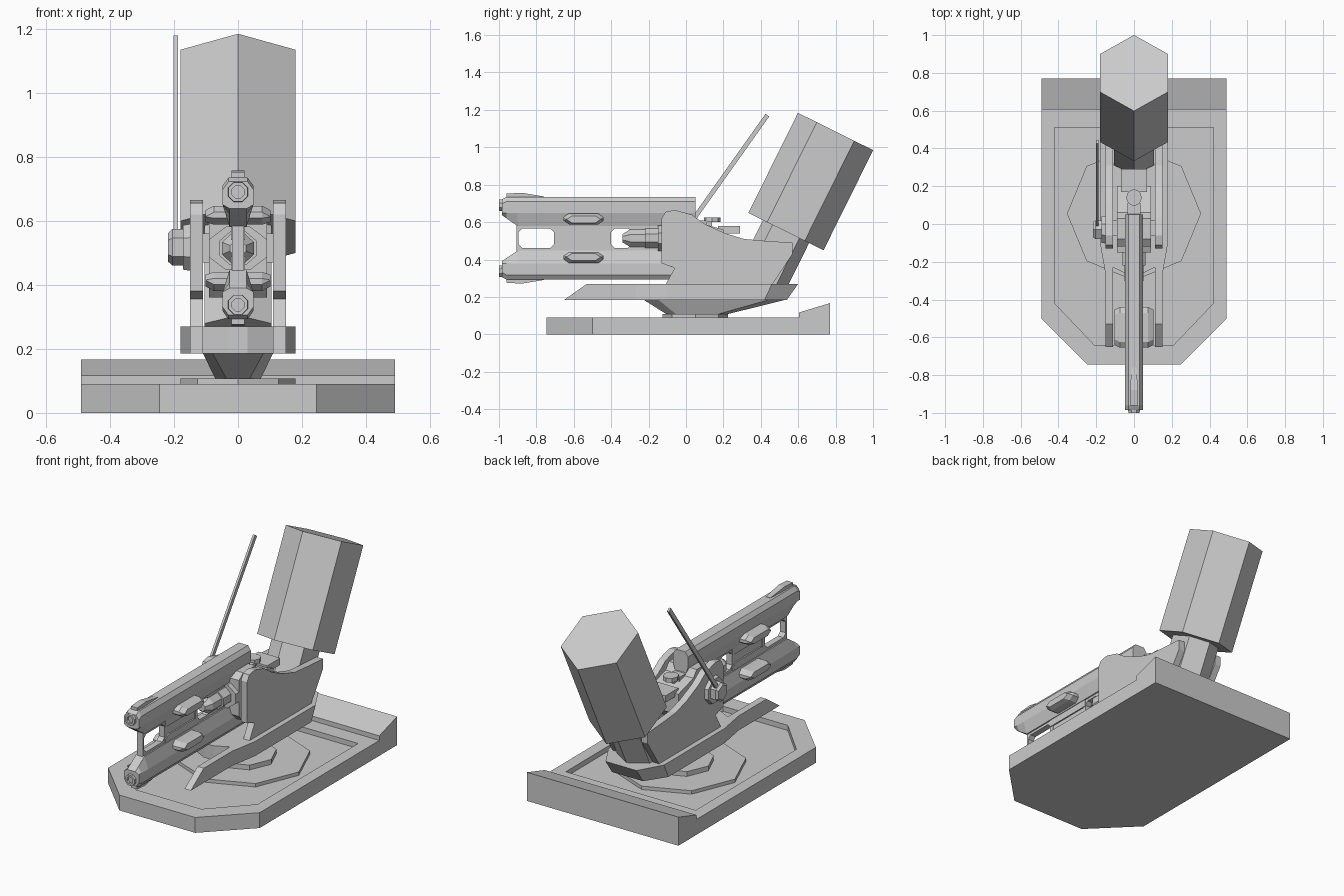
import bpy, bmesh, math
from mathutils import Vector

if "Cube" in bpy.data.objects:
    bpy.data.objects.remove(bpy.data.objects["Cube"])

MID = 0.514   # height about which the two rails mirror


def loft(name, rings, closed=False):
    """Skin equal-length rings of points; cap the ends unless closed."""
    bm = bmesh.new()
    vs = [[bm.verts.new(p) for p in r] for r in rings]
    n = len(vs[0])
    pairs = list(zip(vs, vs[1:])) + ([(vs[-1], vs[0])] if closed else [])
    for a, b in pairs:
        for i in range(n):
            j = (i + 1) % n
            bm.faces.new((a[i], a[j], b[j], b[i]))
    if not closed:
        bm.faces.new(vs[0][::-1])
        bm.faces.new(vs[-1])
    bmesh.ops.recalc_face_normals(bm, faces=bm.faces)
    me = bpy.data.meshes.new(name)
    bm.to_mesh(me)
    bm.free()
    ob = bpy.data.objects.new(name, me)
    bpy.context.collection.objects.link(ob)
    return ob


def plan(pts, z):
    """Mirror right-half plan points (x, y) into a full outline at height z."""
    return [(x, y, z) for x, y in pts] + [(-x, y, z) for x, y in reversed(pts)]


def side(name, prof, x0, x1):
    """Extrude a (y, z) profile across x."""
    return loft(name, [[(x, y, z) for y, z in prof] for x in (x0, x1)])


def box(name, x0, x1, y0, y1, z0, z1):
    return side(name, [(y0, z0), (y1, z0), (y1, z1), (y0, z1)], x0, x1)


def oct_y(y, rx, rz, z, n=8, x=0):
    a0 = math.pi / n
    k = 1 / math.cos(a0)
    return [(x + k * rx * math.cos(a0 + 2 * math.pi * i / n), y,
             z + k * rz * math.sin(a0 + 2 * math.pi * i / n)) for i in range(n)]


def oct_x(x, r, y, z, n=8):
    return [(x, y + r * math.cos(2 * math.pi * (i + .5) / n),
             z + r * math.sin(2 * math.pi * (i + .5) / n)) for i in range(n)]


def oct_z(z, rx, ry, y):
    return [(rx * math.cos(math.pi * i / 4), y + ry * math.sin(math.pi * i / 4), z)
            for i in range(8)]


def flip(rings):
    return [[(x, y, 2 * MID - z) for x, y, z in r] for r in rings]


def both(name, rings):
    loft("upper_" + name, rings)
    loft("lower_" + name, flip(rings))


# Base slab with recessed deck, rear ramp and turning platform
outer = [(.49, .62), (.49, -.5), (.245, -.745)]
inner = [(.42, .51), (.42, -.42), (.21, -.64)]
loft("base_slab", [plan(outer, 0), plan(outer, .09), plan(inner, .09), plan(inner, .06)])
side("rear_ramp", [(.605, 0), (.77, 0), (.77, .167), (.605, .117)], -.49, .49)
loft("deck_platform", [oct_z(.05, .355, .355, .055), oct_z(.08, .355, .355, .055)])
loft("turntable", [oct_z(.07, .18, .175, .05), oct_z(.108, .18, .175, .05)])

# Pedestal flaring up to the cradle
low = [(.035, .21), (.07, .16), (.07, -.05), (.035, -.1)]
high = [(.08, .54), (.11, .45), (.11, -.15), (.08, -.23)]
loft("pedestal", [plan(low, .105), plan(high, .187)])

# Forked cradle plate with sloping arm tips and tail
cradle_low = [(.10, .54), (.18, .42), (.18, -.1), (.15, -.27), (.15, -.65),
              (.11, -.65), (.11, -.23), (.03, -.27)]
cradle_high = [(.10, .60), (.18, .46), (.18, -.1), (.15, -.27), (.15, -.53),
               (.11, -.53), (.11, -.23), (.03, -.27)]
loft("cradle", [plan(cradle_low, .185), plan(cradle_high, .27)])

# Yoke plates either side
yoke = [(-.11, .265), (.46, .265), (.57, .43), (.57, .49), (.42, .50), (.31, .51),
        (.21, .54), (.10, .59), (.03, .64), (-.06, .665), (-.11, .655), (-.13, .62),
        (-.13, .38), (-.06, .355)]
for s, tag in ((1, "right"), (-1, "left")):
    side(tag + "_yoke", yoke, s * .11, s * .15)

# Receiver between the yokes
side("receiver", [(-.12, .40), (-.08, .36), (.10, .36), (.20, .44), (.20, .56), (.06, .60),
                  (.03, .64), (-.08, .64), (-.12, .61)], -.09, .09)
box("trunnion", -.115, .115, -.06, .02, .47, .56)
box("receiver_rear", -.07, .07, .17, .29, .54, .58)
box("sight_stem", -.02, .02, .05, .14, .58, .605)
loft("sight_knob", [oct_z(.60, .042, .045, .14), oct_z(.625, .042, .045, .14)])
box("breech_block", -.035, .035, -.1, .11, .58, .61)


# Rails, mirrored above and below
def rail(y, top, bottom):
    h = [(.03, top), (.048, top - .025), (.048, max(.65, bottom + .01)), (.026, bottom)]
    return [(x, y, z) for x, z in h] + [(-x, y, z) for x, z in reversed(h)]


both("rail", [rail(-.985, .722, .638), rail(-.96, .735, .62), rail(-.90, .735, .58),
              rail(.05, .735, .58)])
both("muzzle", [oct_y(-.97, .032, .032, .69), oct_y(-1.0, .03, .03, .69),
                oct_y(-1.0, .019, .019, .69), oct_y(-.985, .019, .019, .69)])


def rect(y, w, z0, z1):
    return [(-w, y, z0), (w, y, z0), (w, y, z1), (-w, y, z1)]


both("fin", [rect(-.96, .02, .73, .752), rect(-.88, .02, .73, .757),
             rect(-.76, .014, .73, .737)])

# Tapered side pods on each rail
for s, tag in ((1, "right"), (-1, "left")):
    pod = []
    for x, d in ((.02, 0), (.075, 0), (.102, .014)):
        ya, yb, za, zb = -.655 + d, -.44 - d, .588 + d * .6, .647 - d
        pod.append([(s * x, ya, za + .02), (s * x, ya + .03, za), (s * x, yb - .03, za),
                    (s * x, yb, za + .02), (s * x, yb, zb - .02), (s * x, yb - .03, zb),
                    (s * x, ya + .03, zb), (s * x, ya, zb - .02)])
    both(tag + "_pod", pod)


# Open frames linking the rails
def chamfered(x, y0, y1, z0, z1, c):
    return [(x, y0 + c, z0), (x, y1 - c, z0), (x, y1, z0 + c), (x, y1, z1 - c),
            (x, y1 - c, z1), (x, y0 + c, z1), (x, y0, z1 - c), (x, y0, z0 + c)]


for tag, y0, y1, h0, h1 in (("front", -.905, -.68, -.895, -.705),
                            ("rear", -.42, -.13, -.40, -.29)):
    rings = []
    for x, inside in ((.018, 0), (.018, 1), (-.018, 1), (-.018, 0)):
        rings.append(chamfered(x, h0, h1, .462, .566, .02) if inside
                     else chamfered(x, y0, y1, .43, .598, .001))
    loft(tag + "_frame", rings, closed=True)
box("link_web", -.014, .014, -.69, -.41, .43, .598)
for z0, tag in ((.43, "lower"), (.54, "upper")):
    side(tag + "_link_bar", [(-.70, z0), (-.40, z0), (-.40, z0 + .04), (-.43, z0 + .058),
                             (-.67, z0 + .058), (-.70, z0 + .04)], -.022, .022)

# Central emitter
loft("emitter", [oct_y(-.34, .025, .022, MID), oct_y(-.30, .05, .046, MID),
                 oct_y(-.22, .05, .046, MID), oct_y(-.22, .06, .052, MID),
                 oct_y(-.15, .06, .052, MID), oct_y(-.15, .09, .068, MID),
                 oct_y(-.10, .09, .068, MID)])

# Left pivot and aiming lever
PY, PZ = -.03, .517
loft("pivot_collar", [oct_x(-.145, .08, PY, PZ), oct_x(-.172, .075, PY, PZ)])
loft("pivot_knob", [oct_x(-.17, .057, PY, PZ, 6), oct_x(-.205, .057, PY, PZ, 6),
                    oct_x(-.218, .045, PY, PZ, 6)])
a, b = Vector((PY, PZ)), Vector((.435, 1.172))
d = (b - a).normalized()
nrm = Vector((d.y, -d.x)) * .012
side("lever", [tuple(p) for p in (a + nrm, b + nrm, b - nrm, a - nrm)], -.201, -.188)

# Tilted hexagonal canister and its neck
ax, pv, cen = Vector((0, .444, .896)), Vector((0, .896, -.444)), Vector((0, .667, .817))


def hexa(t, w, v, u):
    return [cen + ax * t + pv * q + Vector((p, 0, 0)) for p, q in
            ((0, v), (w, u), (w, -u), (0, -v), (-w, -u), (-w, u))]


loft("canister", [hexa(t, .18, .2245, .112) for t in (-.2985, .2985)])
loft("canister_neck", [hexa(t, .105, .138, .08) for t in (-.64, -.28)])
